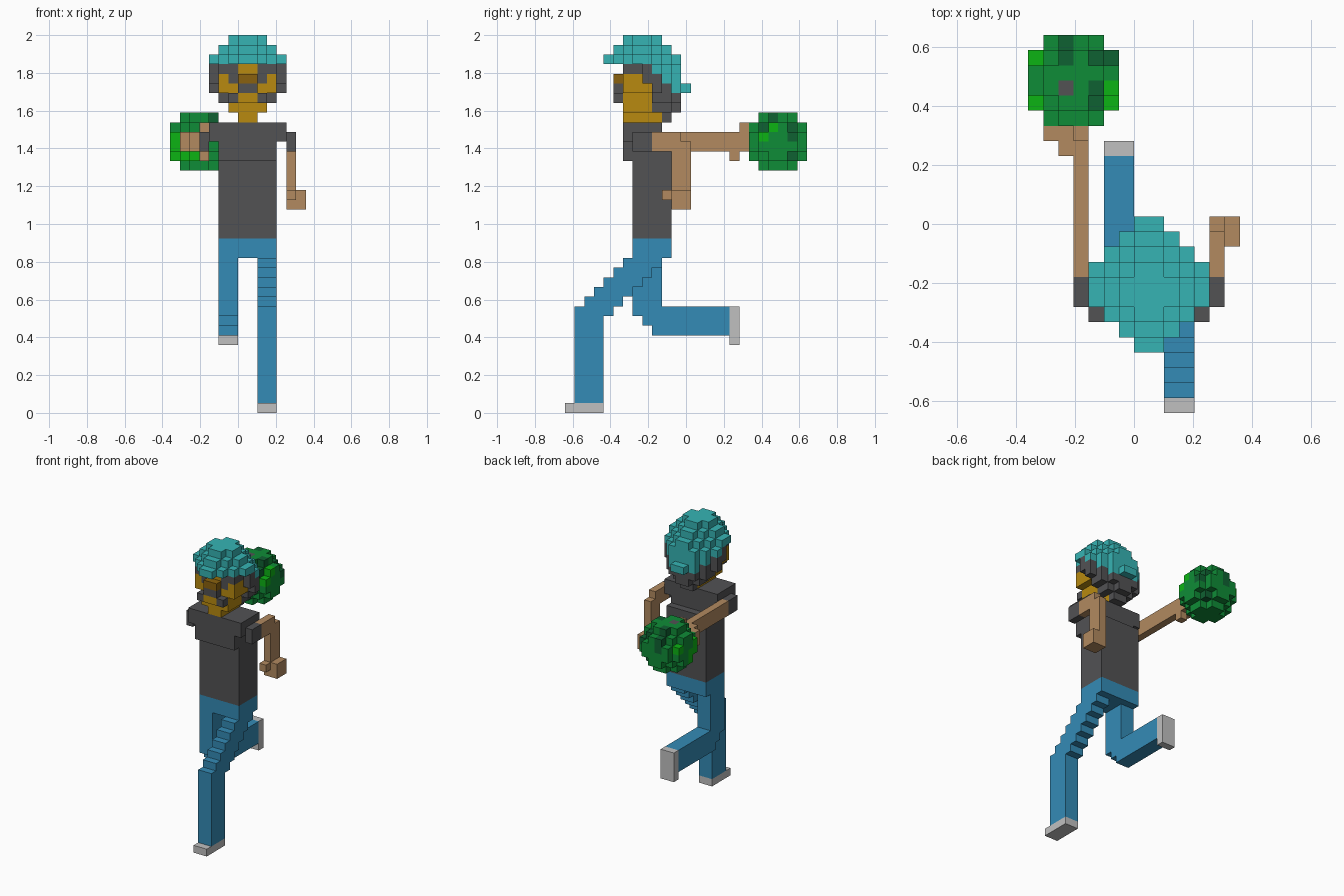
import bpy, bmesh
from mathutils import Vector

if "Cube" in bpy.data.objects:
    bpy.data.objects.remove(bpy.data.objects["Cube"], do_unlink=True)

UNIT = 2 / 39                      # size of one block
ORIGIN = Vector((7, 12.5, 0))      # block coordinates of the world origin


def material(name, *rgb):
    color = [((c / 255 + 0.055) / 1.055) ** 2.4 for c in rgb] + [1]
    mat = bpy.data.materials.new(name)
    mat.use_nodes = True
    mat.diffuse_color = color
    mat.node_tree.nodes["Principled BSDF"].inputs["Base Color"].default_value = color
    return mat


teal = material("teal", 54, 180, 180)
charcoal = material("charcoal", 82, 82, 84)
gold = material("gold", 184, 138, 16)
brown = material("brown", 138, 97, 14)
tan = material("tan", 178, 138, 96)
denim = material("denim_blue", 52, 139, 182)
pale = material("pale_grey", 192, 192, 192)
green = material("green", 15, 140, 55)
bright = material("bright_green", 12, 180, 20)
dark = material("dark_green", 15, 97, 50)


def box(x0, x1, y0, y1, z0, z1):
    return {(x, y, z) for x in range(x0, x1) for y in range(y0, y1) for z in range(z0, z1)}


def layer(z, y0, widths):
    """Flat layer centred on the head: each digit is the half width of one row."""
    cells = set()
    for row, w in enumerate(widths):
        cells |= box(8 - int(w), 8 + int(w), y0 + row, y0 + row + 1, z, z + 1)
    return cells


def build(name, cells, mats, rule=lambda x, y, z: 0):
    """Skin a set of blocks, keeping outer faces only and merging flat areas."""
    bm = bmesh.new()
    corners = {}

    def corner(point):
        key = tuple(round(2 * c) for c in point)
        if key not in corners:
            corners[key] = bm.verts.new((point - ORIGIN) * UNIT)
        return corners[key]

    for cell in sorted(cells):
        center = Vector(cell) + Vector((0.5, 0.5, 0.5))
        for axis in range(3):
            for sign in (-1, 1):
                n = Vector((0, 0, 0))
                n[axis] = sign
                if tuple(int(c) for c in Vector(cell) + n) in cells:
                    continue
                u = Vector((0, 0, 0))
                u[(axis + 1) % 3] = 0.5
                v = n.cross(u)
                m = center + n / 2
                face = bm.faces.new([corner(p) for p in (m - u - v, m + u - v, m + u + v, m - u + v)])
                face.material_index = rule(*cell)
    bmesh.ops.dissolve_limit(bm, angle_limit=0.01, verts=bm.verts, edges=bm.edges,
                             delimit={'MATERIAL'})
    mesh = bpy.data.meshes.new(name)
    bm.to_mesh(mesh)
    bm.free()
    for mat in mats:
        mesh.materials.append(mat)
    obj = bpy.data.objects.new(name, mesh)
    bpy.context.collection.objects.link(obj)
    return obj


# Shirt: lower body, forward leaning chest, shoulders
build("shirt", box(5, 11, 7, 11, 18, 27) | box(5, 11, 6, 10, 26, 30) | box(4, 12, 6, 10, 28, 30),
      [charcoal])
for side, x in (("right", 3), ("left", 12)):
    build(side + "_sleeve", box(x, x + 1, 7, 9, 27, 29), [charcoal])

# Arms and hands
build("right_arm", box(3, 4, 9, 18, 27, 29), [tan])
build("right_hand", box(1, 4, 18, 19, 27, 29) | box(3, 4, 18, 19, 29, 30)
      | box(2, 3, 17, 18, 27, 29) | box(3, 4, 17, 18, 26, 27), [tan])
build("left_arm", box(12, 13, 9, 12, 27, 29) | box(12, 13, 11, 13, 23, 28), [tan])
build("left_hand", box(12, 14, 11, 13, 21, 23) | box(12, 13, 10, 11, 22, 23), [tan])

# Trousers: hips, stepped front leg, bent back leg
build("hips", box(5, 11, 7, 11, 16, 18), [denim])
front_leg = box(9, 11, 1, 4, 1, 11) | box(9, 11, 2, 4, 11, 12) | box(9, 11, 3, 4, 12, 13)
for y in range(4, 10):
    front_leg |= box(9, 11, y, y + 1, y + 6, min(y + 10, 16))
build("left_leg", front_leg, [denim])
build("right_leg", box(5, 7, 7, 10, 10, 16) | box(5, 7, 8, 10, 9, 10) | box(5, 7, 9, 17, 8, 11),
      [denim])

# Shoes
build("left_shoe", box(9, 11, 0, 4, 0, 1), [pale])
build("right_shoe", box(5, 7, 17, 18, 7, 11), [pale])


# Head: hair, face and brow
def head_rule(x, y, z):
    middle = x in (7, 8)
    if z < 32:
        return 1 if y < (10 if z == 30 else 9) else 0
    if z == 32:
        return 1 if y < 9 and (y > 5 or middle) else 0
    if z == 33:
        return 1 if 5 < y < 9 else 0
    if z == 34:
        if y == 5:
            return 2
        return 1 if y < 8 and x in (5, 10) else 0
    return 1 if y == 6 and middle else 0


head = layer(30, 6, "11111") | layer(31, 6, "222221") | layer(32, 5, "2222332")
head |= layer(33, 5, "133343") | layer(34, 5, "13344") | layer(35, 6, "334")
build("head", head, [charcoal, gold, brown], head_rule)

# Cap: brim layer, crown and the back reaching down the neck
cap = layer(36, 4, "12344321") | layer(37, 5, "123321") | layer(38, 6, "1221")
cap |= layer(35, 9, "432") | layer(34, 10, "32") | layer(33, 11, "21")
build("cap", cap, [teal])

# Round speckled ball held in the right hand
ball = {c for c in box(0, 6, 19, 25, 25, 31)
        if (c[0] - 2.5) ** 2 + (c[1] - 21.5) ** 2 + (c[2] - 27.5) ** 2 < 9}
bright_spots = (box(0, 1, 20, 21, 27, 29) | box(0, 1, 23, 24, 28, 29) | box(5, 6, 20, 21, 28, 29)
                | box(5, 6, 21, 23, 29, 30) - box(5, 6, 22, 23, 29, 30) | box(0, 1, 21, 22, 26, 28)
                | box(1, 3, 19, 21, 26, 27))
dark_spots = (box(2, 3, 23, 25, 28, 31) | box(4, 6, 23, 24, 28, 30) | box(4, 5, 21, 22, 30, 31)
              | box(4, 5, 23, 24, 26, 27) | box(4, 5, 20, 21, 29, 30))


def ball_rule(*cell):
    if cell == (2, 21, 30):
        return 3
    return 1 if cell in bright_spots else 2 if cell in dark_spots else 0


build("ball", ball, [green, bright, dark, charcoal], ball_rule)
